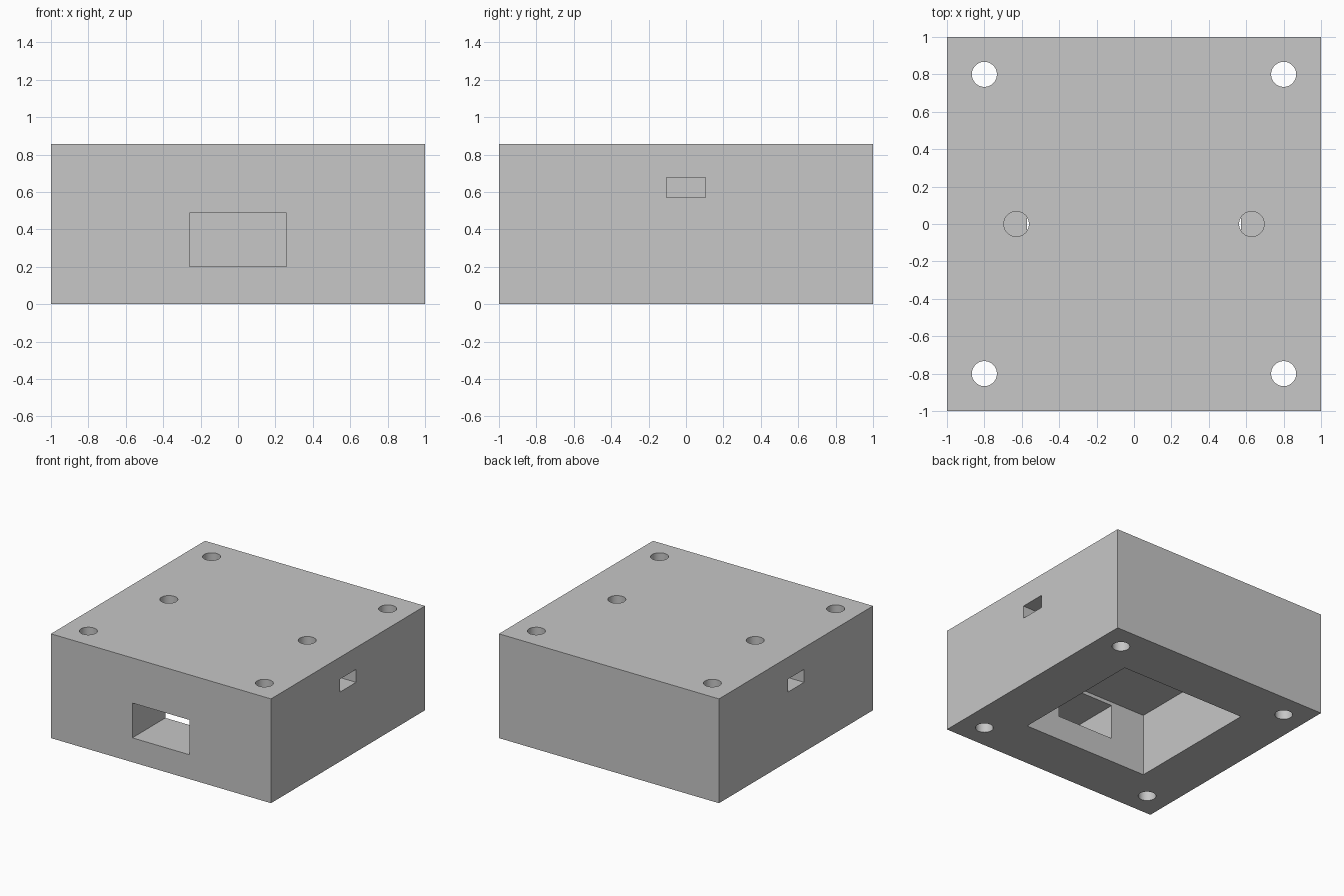
import bpy

if "Cube" in bpy.data.objects:
    bpy.data.objects.remove(bpy.data.objects["Cube"])

W, H = 1.0, 0.857          # half width, height
CAV, CAV_Z = 0.571, 0.515  # cavity half width and ceiling
HOLE_R = 0.067

grey = bpy.data.materials.new("grey")
grey.diffuse_color = (0.57, 0.57, 0.57, 1)
grey.use_nodes = True
grey.node_tree.nodes["Principled BSDF"].inputs["Base Color"].default_value = grey.diffuse_color


def box(name, x0, x1, y0, y1, z0, z1):
    bpy.ops.mesh.primitive_cube_add(
        size=1, location=((x0 + x1) / 2, (y0 + y1) / 2, (z0 + z1) / 2))
    ob = bpy.context.object
    ob.name = name
    ob.scale = (x1 - x0, y1 - y0, z1 - z0)
    bpy.ops.object.transform_apply(location=True, rotation=False, scale=True)
    return ob


def drill(name, x, y, z0, z1):
    bpy.ops.mesh.primitive_cylinder_add(
        vertices=48, radius=HOLE_R, depth=z1 - z0, location=(x, y, (z0 + z1) / 2))
    ob = bpy.context.object
    ob.name = name
    return ob


# Solid block
block = box("housing_block", -W, W, -W, W, 0, H)
block.data.materials.append(grey)

# Cavity open at the bottom, and the window through the front wall
cutters = [
    box("cavity_cutter", -CAV, CAV, -CAV, CAV, -0.1, CAV_Z),
    box("front_window_cutter", -0.26, 0.26, -1.1, -0.5, 0.2, 0.486),
]

for s in (-1, 1):
    # Corner holes through the whole block
    for t in (-1, 1):
        cutters.append(drill("corner_hole_cutter", 0.8 * s, 0.8 * t, -0.1, H + 0.1))
    # Blind screw hole that just breaks into the cavity
    cutters.append(drill("screw_hole_cutter", 0.629 * s, 0, 0.5, H + 0.1))
    # Side slot crossing the screw hole
    x0, x1 = sorted((0.53 * s, 1.1 * s))
    cutters.append(box("side_slot_cutter", x0, x1, -0.105, 0.105, 0.571, 0.677))

for c in cutters:
    m = block.modifiers.new(c.name, 'BOOLEAN')
    m.operation = 'DIFFERENCE'
    m.solver = 'EXACT'
    m.object = c
    c.hide_render = True
    c.hide_set(True)

# Apply the cuts and remove the cutters
bpy.context.view_layer.update()
mesh = bpy.data.meshes.new_from_object(
    block.evaluated_get(bpy.context.evaluated_depsgraph_get()))
block.modifiers.clear()
block.data = mesh
mesh.materials.clear()
mesh.materials.append(grey)
for p in mesh.polygons:
    p.material_index = 0
for c in cutters:
    bpy.data.objects.remove(c)

# Smooth hole walls, sharp edges elsewhere
bpy.ops.object.select_all(action='DESELECT')
bpy.context.view_layer.objects.active = block
block.select_set(True)
bpy.ops.object.shade_smooth_by_angle(angle=0.5)
